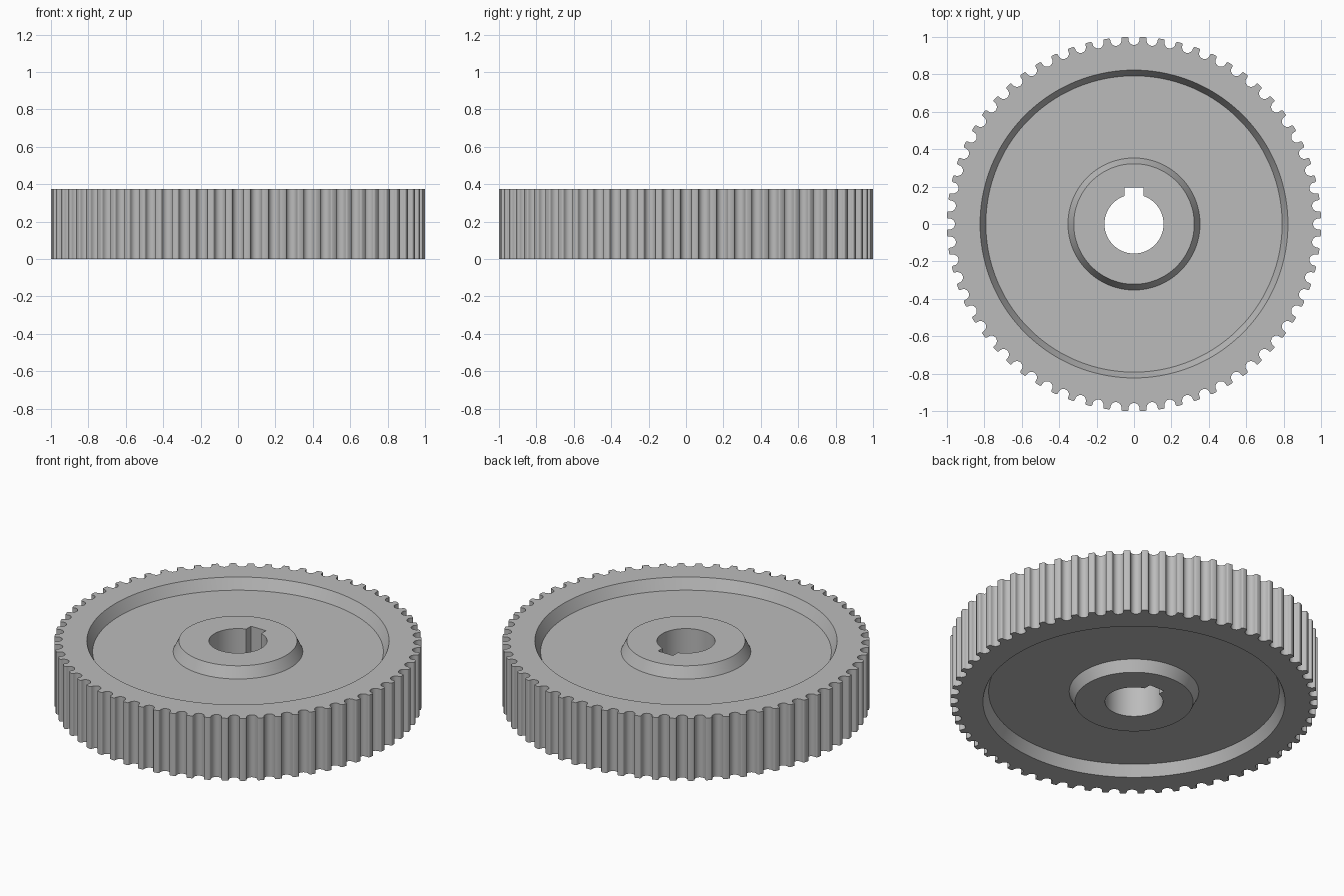
import bpy, bmesh, math
from math import sin, cos, pi, radians

cube = bpy.data.objects.get("Cube")
if cube:
    bpy.data.objects.remove(cube, do_unlink=True)

# Overall dimensions
TEETH = 64
HEIGHT = 0.375
RECESS = 0.065
RIM_TOP, RIM_FLOOR = 0.823, 0.792
HUB_BASE, HUB_TOP = 0.353, 0.322
BORE, KEY_HALF, KEY_TOP = 0.158, 0.05, 0.195
GROOVE, ROOT, FILLET = 0.0295, 0.957, 0.0085


def tooth_profile():
    """One pitch: round groove, rounded tooth corners and half a land each side."""
    half = []
    for i in range(6):                      # groove arc, bottom to flank
        a = radians(18 * i)
        half.append((GROOVE * sin(a), ROOT + GROOVE * (1 - cos(a))))
    for i in range(4):                      # rounded tooth corner
        a = radians(30 * i)
        half.append((GROOVE + FILLET * (1 - cos(a)), 1 - FILLET * (1 - sin(a))))
    left = [(-x, y) for x, y in reversed(half[1:])]
    return left + half


def toothed_ring():
    points = []
    for t in range(TEETH):
        a = 2 * pi * t / TEETH
        for x, y in tooth_profile():
            points.append((x * cos(a) + y * sin(a), y * cos(a) - x * sin(a)))
    return points


COUNT = TEETH * len(tooth_profile())
FIRST = -(len(tooth_profile()) // 2)        # keeps every ring in step with the teeth


def polar_ring(radius_at):
    points = []
    for i in range(COUNT):
        a = 2 * pi * (i + FIRST) / COUNT
        r = radius_at(a)
        points.append((r * sin(a), r * cos(a)))
    return points


def circle(radius):
    return polar_ring(lambda a: radius)


def keyed_bore(a):
    if cos(a) <= 0:
        return BORE
    side = KEY_HALF / max(abs(sin(a)), 1e-6)
    return max(BORE, min(KEY_TOP / cos(a), side))


def loft(name, rings, material):
    """Join a closed cycle of (outline, z) rings into a solid."""
    bm = bmesh.new()
    loops = [[bm.verts.new((x, y, z)) for x, y in ring] for ring, z in rings]
    for k, low in enumerate(loops):
        high = loops[(k + 1) % len(loops)]
        for i in range(COUNT):
            j = (i + 1) % COUNT
            bm.faces.new((low[i], low[j], high[j], high[i]))
    bmesh.ops.recalc_face_normals(bm, faces=bm.faces)
    mesh = bpy.data.meshes.new(name)
    bm.to_mesh(mesh)
    bm.free()
    obj = bpy.data.objects.new(name, mesh)
    bpy.context.collection.objects.link(obj)
    mesh.materials.append(material)
    bpy.ops.object.select_all(action='DESELECT')
    obj.select_set(True)
    bpy.context.view_layer.objects.active = obj
    bpy.ops.object.shade_smooth_by_angle(angle=radians(35))
    return obj


# Plain grey metal
grey = bpy.data.materials.new("grey_metal")
grey.use_nodes = True
colour = (0.5, 0.5, 0.5, 1)
grey.diffuse_color = colour
grey.node_tree.nodes["Principled BSDF"].inputs["Base Color"].default_value = colour

# Cross-section from teeth to bore: rim, sloped recess, web, tapered hub
section = [
    (toothed_ring(), 0),
    (circle(RIM_TOP), 0),
    (circle(RIM_FLOOR), RECESS),
    (circle(HUB_BASE), RECESS),
    (circle(HUB_TOP), 0),
    (polar_ring(keyed_bore), 0),
]
# The upper face mirrors the lower one
upper = [(ring, HEIGHT - z) for ring, z in reversed(section)]
loft("toothed_pulley", section + upper, grey)
